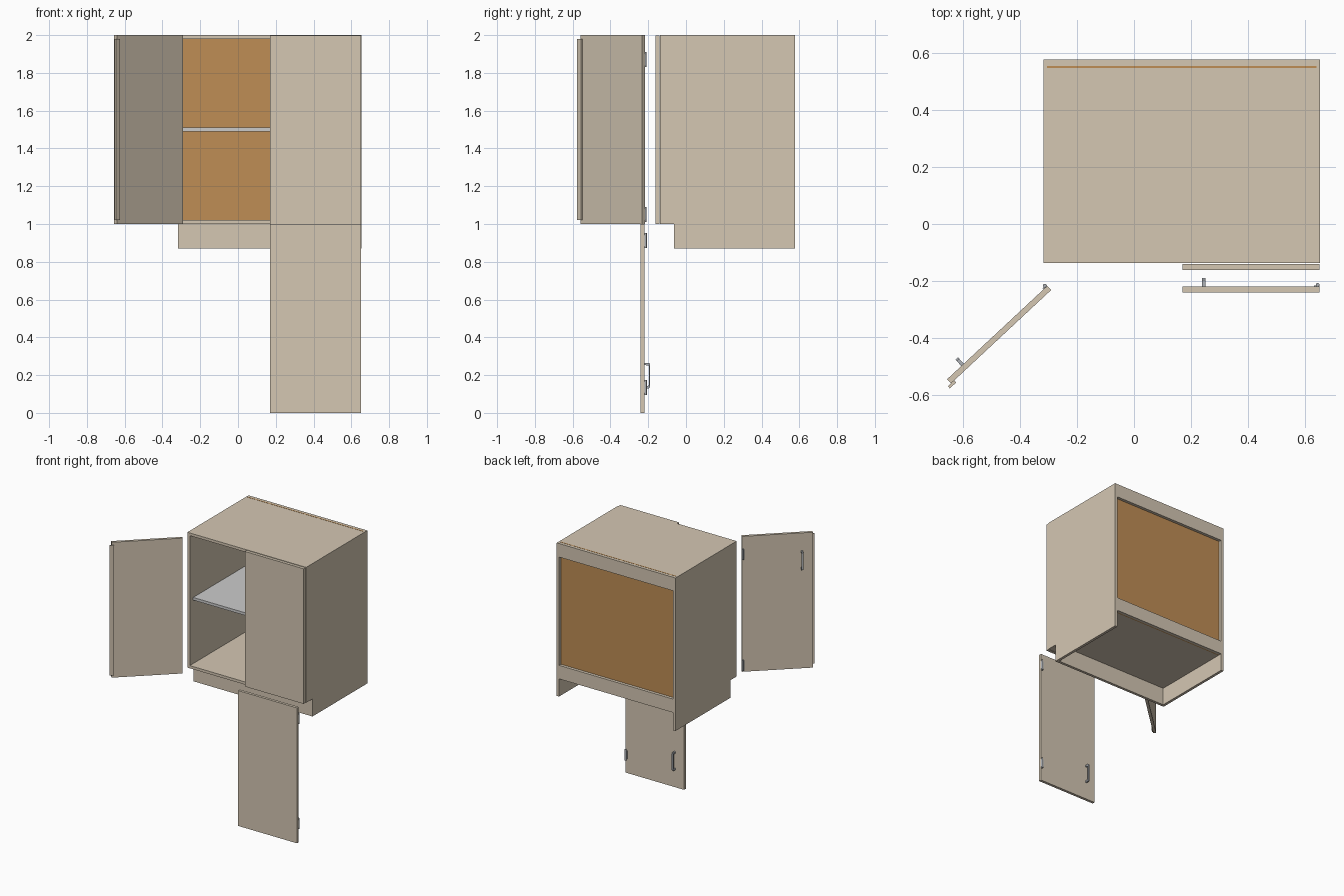
import bpy, bmesh, math
from mathutils import Matrix, Vector

if "Cube" in bpy.data.objects:
    bpy.data.objects.remove(bpy.data.objects["Cube"])


def material(name, rgb):
    m = bpy.data.materials.new(name)
    m.diffuse_color = (*rgb, 1)
    m.use_nodes = True
    m.node_tree.nodes["Principled BSDF"].inputs["Base Color"].default_value = m.diffuse_color
    return m


BEIGE = material("beige_board", (0.66, 0.57, 0.45))
BROWN = material("brown_backing", (0.52, 0.27, 0.09))
PALE = material("pale_shelf", (0.82, 0.81, 0.79))
METAL = material("grey_metal", (0.42, 0.44, 0.47))
IDENT = Matrix.Identity(4)


def finish(bm, name, mat, frame):
    bm.transform(frame)
    bmesh.ops.recalc_face_normals(bm, faces=bm.faces)
    me = bpy.data.meshes.new(name)
    bm.to_mesh(me)
    bm.free()
    me.materials.append(mat)
    ob = bpy.data.objects.new(name, me)
    bpy.context.collection.objects.link(ob)
    return ob


def box(name, x, y, z, mat=BEIGE, frame=IDENT):
    bm = bmesh.new()
    bmesh.ops.create_cube(bm, size=1)
    size = [b - a for a, b in (x, y, z)]
    mid = [(a + b) / 2 for a, b in (x, y, z)]
    bmesh.ops.transform(bm, verts=bm.verts,
                        matrix=Matrix.Translation(mid) @ Matrix.Diagonal((*size, 1)))
    return finish(bm, name, mat, frame)


def prism(name, outline, x, mat=BEIGE, frame=IDENT):
    """Extrude a (y, z) outline along x."""
    bm = bmesh.new()
    face = bm.faces.new([bm.verts.new((x[0], a, b)) for a, b in outline])
    ext = bmesh.ops.extrude_face_region(bm, geom=[face])
    bmesh.ops.translate(bm, vec=(x[1] - x[0], 0, 0),
                        verts=[v for v in ext["geom"] if isinstance(v, bmesh.types.BMVert)])
    return finish(bm, name, mat, frame)


# Cabinet carcass
L, R, F, B = -0.318, 0.653, -0.137, 0.577
T = 0.02
KICK, BASE, FLOOR, TOP = -0.063, 0.87, 1.0, 2.0
side = [(F, TOP), (F, FLOOR), (KICK, FLOOR), (KICK, BASE), (B, BASE), (B, TOP)]
prism("left_side", side, (L, L + T))
prism("right_side", side, (R - T, R))
inner = (L + T, R - T)
box("top_panel", inner, (F, 0.547), (TOP - T, TOP))
box("bottom_panel", inner, (F, 0.547), (FLOOR, FLOOR + T))
box("toe_kick", inner, (KICK, KICK + T), (BASE, FLOOR))
box("shelf", (L + T + 0.002, R - T - 0.002), (-0.10, 0.545), (1.49, 1.51), PALE)
box("back_panel", (-0.305, 0.64), (0.547, 0.555), (FLOOR, TOP + 0.001), BROWN)
box("upper_back_rail", inner, (0.555, B), (TOP - 0.1, TOP))
box("lower_back_rail", inner, (0.555, B), (FLOOR, FLOOR + 0.1))
box("closed_door", (0.17, 0.65), (-0.162, -0.14), (FLOOR, TOP - 0.002))


# Doors in a local frame: x runs from hinge edge to free edge, y is the outer face
def door(name, centre, along, out, z0, handle_z, hinge_zs):
    frame = Matrix.Identity(4)
    for i, v in enumerate((along, out, (0, 0, 1), (*centre, 0))):
        frame.col[i][:3] = Vector(v)
    box(name, (-0.24, 0.24), (-0.01, 0.01), (z0, z0 + 1), BEIGE, frame)
    # Bent bar handle
    a, b = handle_z, handle_z + 0.135
    t = 0.007
    prism(name + "_handle",
          [(0.01, a), (0.034, a), (0.04, a + 0.006), (0.04, b - 0.006), (0.034, b),
           (0.01, b), (0.01, b - 0.012), (0.04 - t, b - 0.014),
           (0.04 - t, a + 0.014), (0.01, a + 0.012)],
          (0.16, 0.172), METAL, frame)
    # Hinges: leaf on the outer face, lip on the edge, round knuckle
    for i, h in enumerate(hinge_zs):
        n = f"{name}_hinge_{i + 1}"
        box(n + "_leaf", (-0.24, -0.222), (0.01, 0.015), (h + 0.01, h + 0.07), METAL, frame)
        bm = bmesh.new()
        bmesh.ops.create_cone(bm, cap_ends=True, segments=12, radius1=0.0065,
                              radius2=0.0065, depth=0.08,
                              matrix=Matrix.Translation((-0.234, 0.0165, h + 0.04)))
        finish(bm, n + "_knuckle", METAL, frame)
    return frame


ang = math.radians(43)
c, s = math.cos(ang), math.sin(ang)
open_frame = door("open_door", (-0.473, -0.388), (-c, -s, 0), (-s, c, 0),
                  1.0, 1.735, (1.01, 1.83))
box("open_door_overlap_strip", (0.225, 0.255), (-0.02, -0.01), (1.02, 1.98),
    BEIGE, open_frame)
door("lower_door", (0.41, -0.23), (-1, 0, 0), (0, 1, 0), 0.0, 0.13, (0.095, 0.872))
